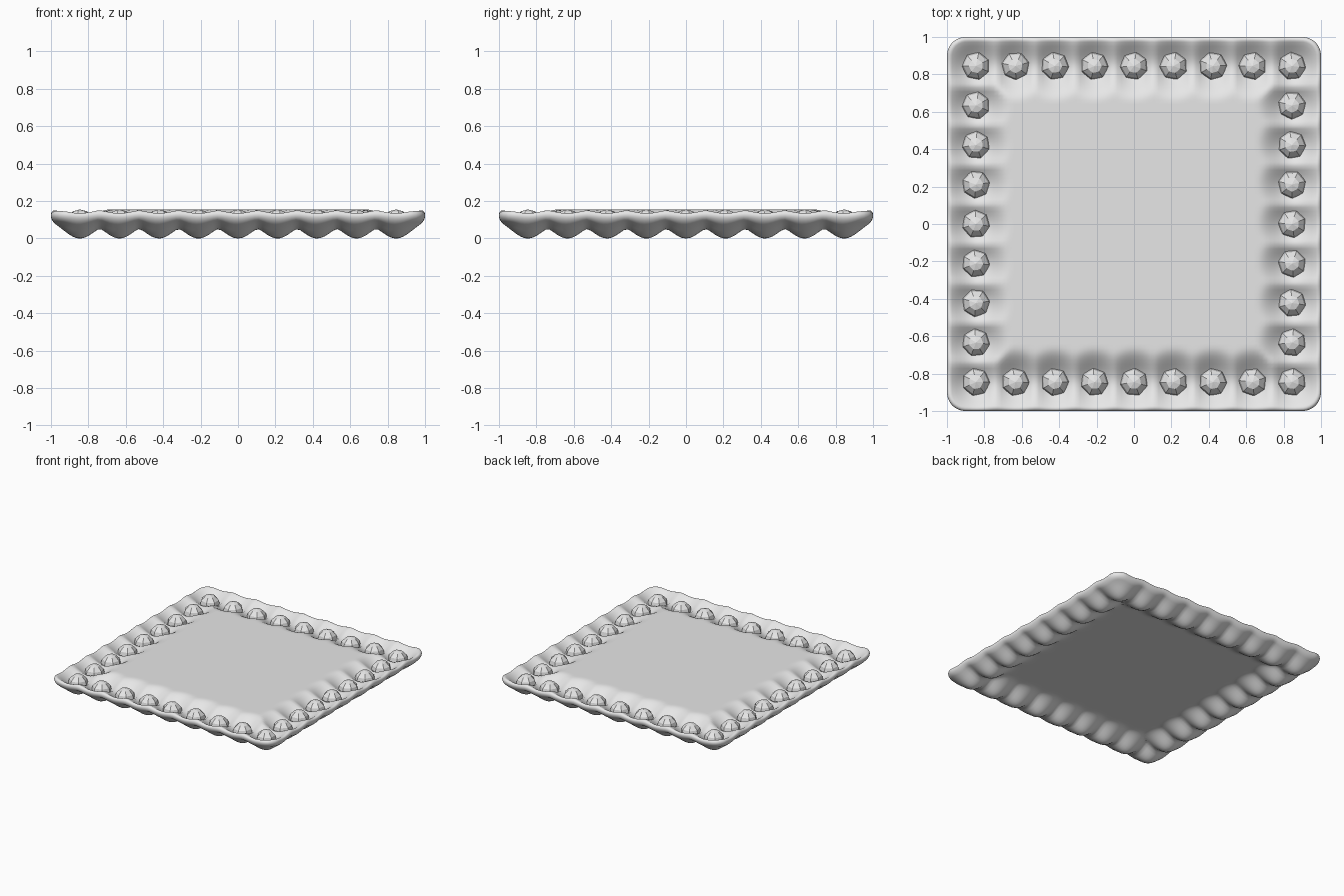
import bpy, bmesh, math, random

cube = bpy.data.objects.get("Cube")
if cube:
    bpy.data.objects.remove(cube, do_unlink=True)

random.seed(4)
TOP, HALF, CORNER = 0.155, 0.028, 0.1
RING, STEP = 0.845, 0.845 / 4
REACH, DEPTH = 0.19, 0.1

grey = bpy.data.materials.new("light_grey")
grey.use_nodes = True
grey.diffuse_color = (0.8, 0.8, 0.8, 1)
grey.node_tree.nodes["Principled BSDF"].inputs["Base Color"].default_value = (0.8, 0.8, 0.8, 1)

# Sockets: nine along each side of a square ring
sockets = [(i * STEP, j * STEP) for i in range(-4, 5) for j in range(-4, 5)
           if max(abs(i), abs(j)) == 4]


def dent(x, y):
    """Depth of the pressed sockets, blended smoothly where they meet."""
    total = 0
    for sx, sy in sockets:
        t = 1 - math.hypot(x - sx, y - sy) / REACH
        if t > 0:
            total += (t * t * (3 - 2 * t)) ** 4
    return DEPTH * total ** 0.25


def round_corner(x, y):
    """Bend the square outline into one with rounded corners."""
    inner = 1 - CORNER
    u, v = (abs(x) - inner) / CORNER, (abs(y) - inner) / CORNER
    if u <= 0 or v <= 0:
        return x, y
    angle = math.pi / 4 * (v / u if u >= v else 2 - u / v)
    r = max(u, v) * CORNER
    return (math.copysign(inner + r * math.cos(angle), x),
            math.copysign(inner + r * math.sin(angle), y))


def add_object(name, bm):
    mesh = bpy.data.meshes.new(name)
    bm.to_mesh(mesh)
    bm.free()
    mesh.materials.append(grey)
    obj = bpy.data.objects.new(name, mesh)
    bpy.context.collection.objects.link(obj)
    return obj


# Tray: upper and lower sheets meeting in a rounded rim
edge = [1 - HALF * (1 - math.cos(k * math.pi / 12)) for k in range(6, -1, -1)]
side = [i * edge[0] / 44 for i in range(1, 44)] + edge
lines = [-s for s in reversed(side)] + [0] + side
bm = bmesh.new()
for sign in (1, -1):
    rows = []
    for y in lines:
        row = []
        for x in lines:
            d = min(1, (1 - max(abs(x), abs(y))) / HALF)
            t = HALF * math.sqrt(max(0, 1 - (1 - d) ** 2))
            px, py = round_corner(x, y)
            row.append(bm.verts.new((px, py, TOP - HALF + sign * t - dent(px, py))))
        rows.append(row)
    for a, b in zip(rows, rows[1:]):
        for i in range(len(lines) - 1):
            quad = (a[i], a[i + 1], b[i + 1], b[i])
            bm.faces.new(quad[::sign])
bmesh.ops.remove_doubles(bm, verts=bm.verts, dist=0.00005)
for f in bm.faces:
    f.smooth = True
add_object("tray", bm)

# Studs: seven-sided faceted balls, each turned its own way
for n, (sx, sy) in enumerate(sockets):
    bm = bmesh.new()
    bmesh.ops.create_uvsphere(bm, u_segments=7, v_segments=6, radius=0.077)
    stud = add_object(f"stud_{n + 1}", bm)
    stud.location = (sx, sy, 0.078)
    stud.rotation_euler.z = random.uniform(0, math.tau / 7)
